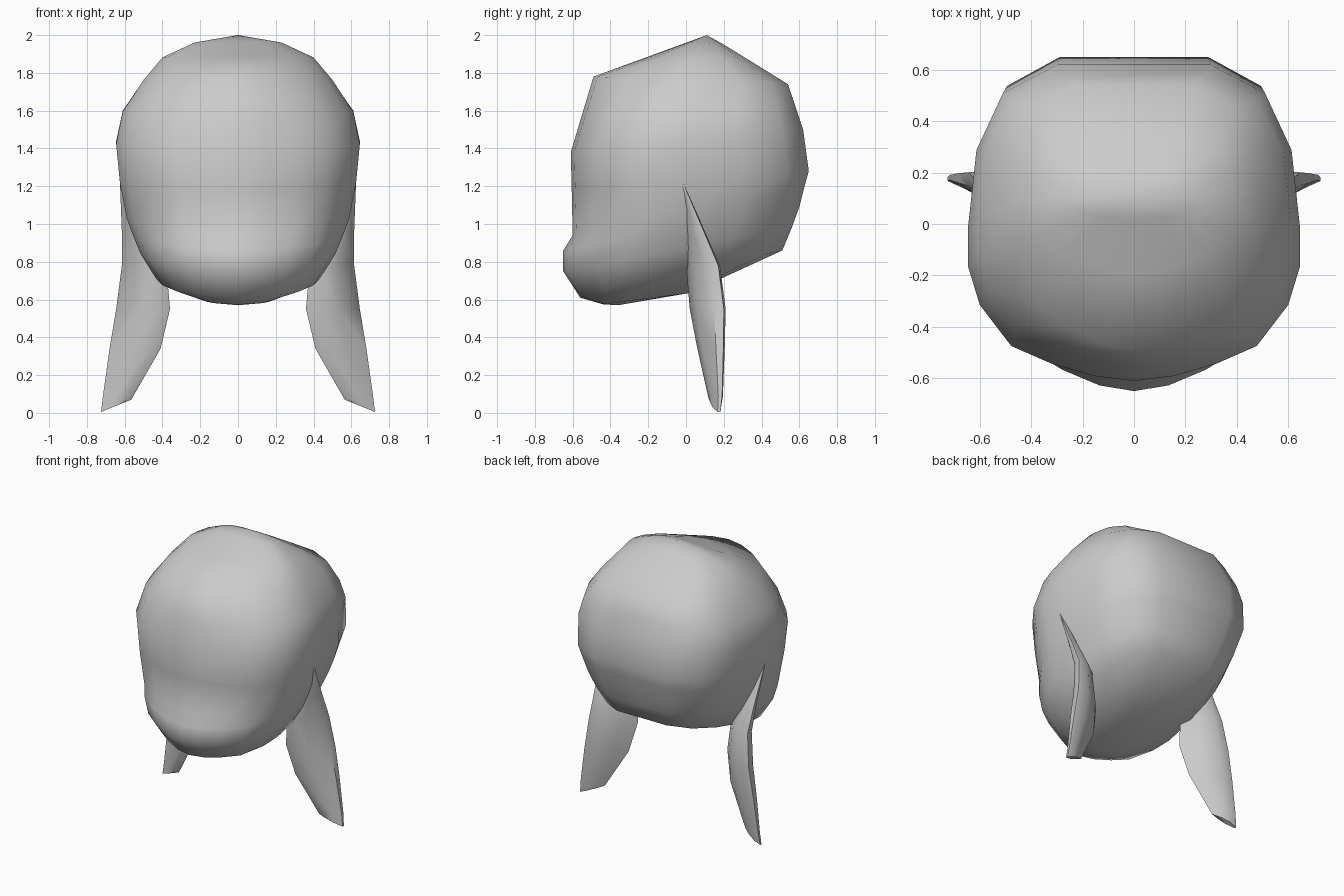
import bpy, bmesh

if "Cube" in bpy.data.objects:
    bpy.data.objects.remove(bpy.data.objects["Cube"])


def loft(name, rings, angle):
    """Skin a list of equal closed loops and close both ends with a fan."""
    bm = bmesh.new()
    loops = [[bm.verts.new(p) for p in r] for r in rings]
    n = len(loops[0])
    for a, b in zip(loops, loops[1:]):
        for i in range(n):
            j = (i + 1) % n
            bm.faces.new((a[i], a[j], b[j], b[i]))
    for end in (loops[0], loops[-1]):
        cap = bm.faces.new(end)
        bmesh.ops.poke(bm, faces=[cap])
    bmesh.ops.recalc_face_normals(bm, faces=bm.faces[:])
    me = bpy.data.meshes.new(name)
    bm.to_mesh(me)
    bm.free()
    ob = bpy.data.objects.new(name, me)
    bpy.context.collection.objects.link(ob)
    bpy.ops.object.select_all(action='DESELECT')
    bpy.context.view_layer.objects.active = ob
    ob.select_set(True)
    bpy.ops.object.shade_smooth_by_angle(angle=angle)
    return ob


# Head cross-section: (share of half width, share of depth from front to back)
half = [(0, 0), (.24, .015), (.5, .055), (.74, .11), (.93, .24), (1, .36),
        (1, .49), (.95, .73), (.79, .91), (.46, 1), (0, 1)]
section = half + [(-u, v) for u, v in half[-2:0:-1]]

# Tilted head rings: front y, front z, back y, back z, half width, and how
# far the front corners are swept back (muzzle and forehead)
head_rings = [
    (-.44, .575, .02, .635, .18, 0),
    (-.56, .61, .51, .86, .43, .03),
    (-.65, .75, .56, .98, .515, .05),
    (-.65, .86, .60, 1.09, .56, .05),
    (-.60, .94, .625, 1.19, .59, .02),
    (-.605, 1.18, .65, 1.28, .625, 0),
    (-.61, 1.38, .62, 1.50, .645, 0),
    (-.55, 1.58, .58, 1.62, .61, .04),
    (-.49, 1.78, .54, 1.74, .50, .12),
    (-.19, 1.89, .33, 1.87, .40, .08),
    (.02, 1.967, .20, 1.95, .23, 0),
]


def head_point(u, v, yf, zf, yb, zb, w, sweep):
    s = v + sweep * u * u * max(0, 1 - v)
    return w * u, yf + (yb - yf) * s, zf + (zb - zf) * s


head = loft("head", [[head_point(u, v, *r) for u, v in section]
                     for r in head_rings], 1.2)
# Raise the crown and lower the chin to their peaks
head.data.vertices[-1].co = (0, .11, 2)
head.data.vertices[-2].co = (0, -.36, .57)

# Ear rings: inner x, inner z, outer x, outer z, front y, back y
ear_rings = [
    (.58, 1.21, .625, 1.22, -.035, -.015),
    (.47, .96, .615, .96, -.01, .10),
    (.38, .78, .615, .78, 0, .18),
    (.36, .55, .645, .55, .02, .21),
    (.41, .34, .68, .34, .06, .205),
    (.565, .07, .715, .09, .12, .195),
    (.575, .066, .725, .005, .13, .185),
]
# The blade runs from front inside to back outside
lens = [(0, .1), (.2, 0), (.6, .2), (1, .68), (1, .95), (.7, 1), (.3, .6)]
for side, name in ((1, "ear_right"), (-1, "ear_left")):
    loft(name, [[(side * (xi + (xo - xi) * s), y0 + (y1 - y0) * t,
                  zi + (zo - zi) * s) for s, t in lens]
                for xi, zi, xo, zo, y0, y1 in ear_rings], .9)
